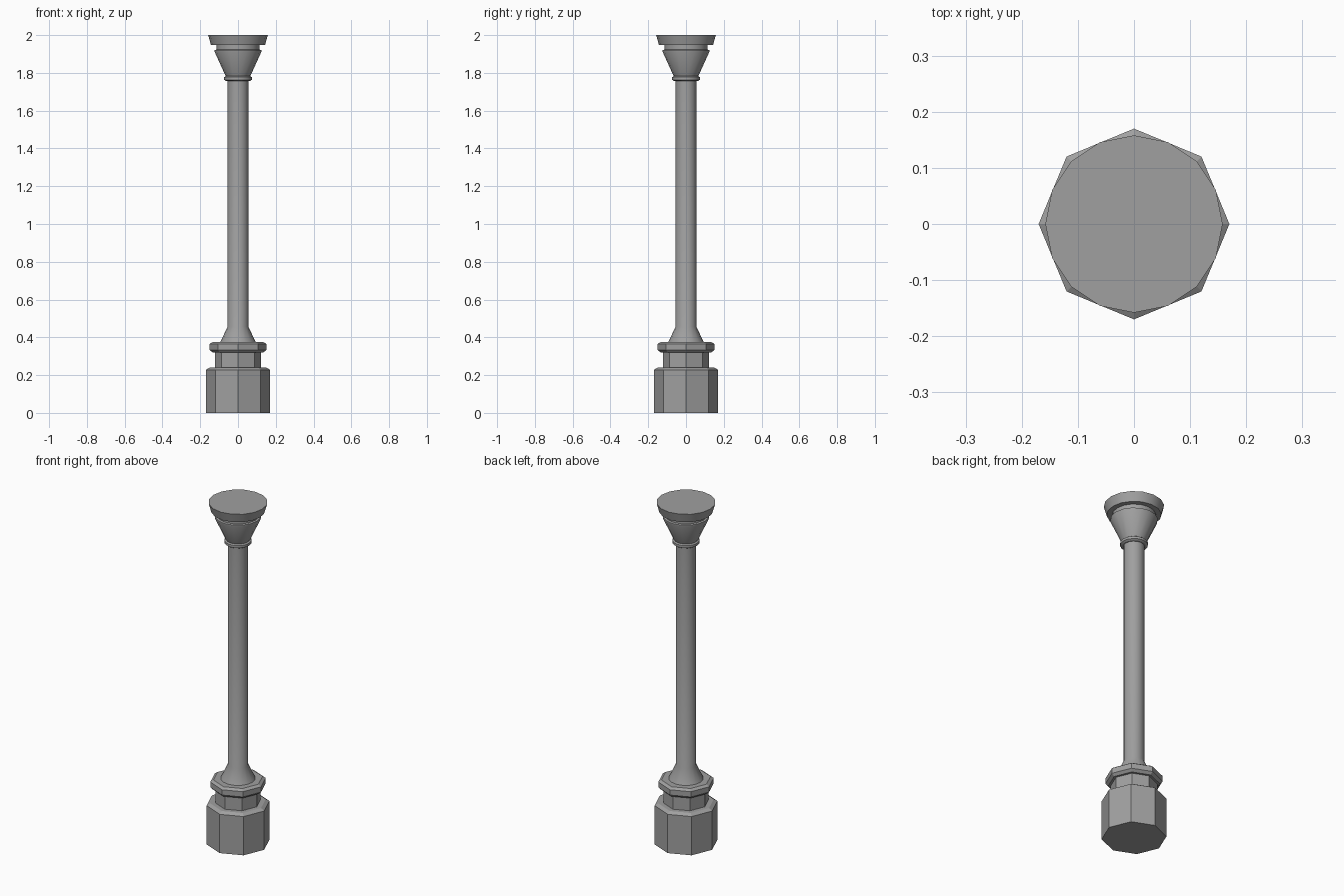
import bpy
import math

cube = bpy.data.objects.get("Cube")
if cube:
    bpy.data.objects.remove(cube, do_unlink=True)

stone = bpy.data.materials.new("grey stone")
stone.use_nodes = True
colour = (0.35, 0.35, 0.35, 1)
stone.diffuse_color = colour
stone.node_tree.nodes["Principled BSDF"].inputs["Base Color"].default_value = colour


def turned(name, sides, profile, smooth):
    """Closed solid from (radius, height) rings with a corner on the x axis."""
    verts = [(r * math.cos(math.tau * i / sides), r * math.sin(math.tau * i / sides), z)
             for r, z in profile for i in range(sides)]
    faces = []
    for k in range(len(profile) - 1):
        a, b = k * sides, (k + 1) * sides
        for i in range(sides):
            j = (i + 1) % sides
            faces.append((a + i, a + j, b + j, b + i))
    last = (len(profile) - 1) * sides
    faces.append(tuple(reversed(range(sides))))
    faces.append(tuple(range(last, last + sides)))
    mesh = bpy.data.meshes.new(name)
    mesh.from_pydata(verts, [], faces)
    mesh.materials.append(stone)
    obj = bpy.data.objects.new(name, mesh)
    bpy.context.collection.objects.link(obj)
    if smooth:
        bpy.ops.object.select_all(action="DESELECT")
        obj.select_set(True)
        bpy.context.view_layer.objects.active = obj
        bpy.ops.object.shade_smooth_by_angle(angle=math.radians(30))
    return obj


# Octagonal pedestal with a bevelled top, neck and collar
turned("pedestal", 8, [(0.17, 0), (0.17, 0.228), (0.15, 0.24),
                       (0.122, 0.24), (0.122, 0.32), (0.135, 0.32),
                       (0.15, 0.334), (0.15, 0.365), (0.133, 0.376)], False)

# Round shaft with a flared foot
turned("shaft", 16, [(0.093, 0.376), (0.055, 0.457), (0.055, 1.76)], True)

# Ring below the capital
turned("neck_ring", 16, [(0.064, 1.757), (0.073, 1.763), (0.073, 1.777),
                         (0.064, 1.783)], True)

# Flared bell, recessed band and top slab
turned("capital_bell", 16, [(0.064, 1.78), (0.124, 1.912), (0.124, 1.92),
                            (0.114, 1.923), (0.114, 1.95)], True)
turned("capital_slab", 16, [(0.143, 1.947), (0.158, 2.0)], True)
